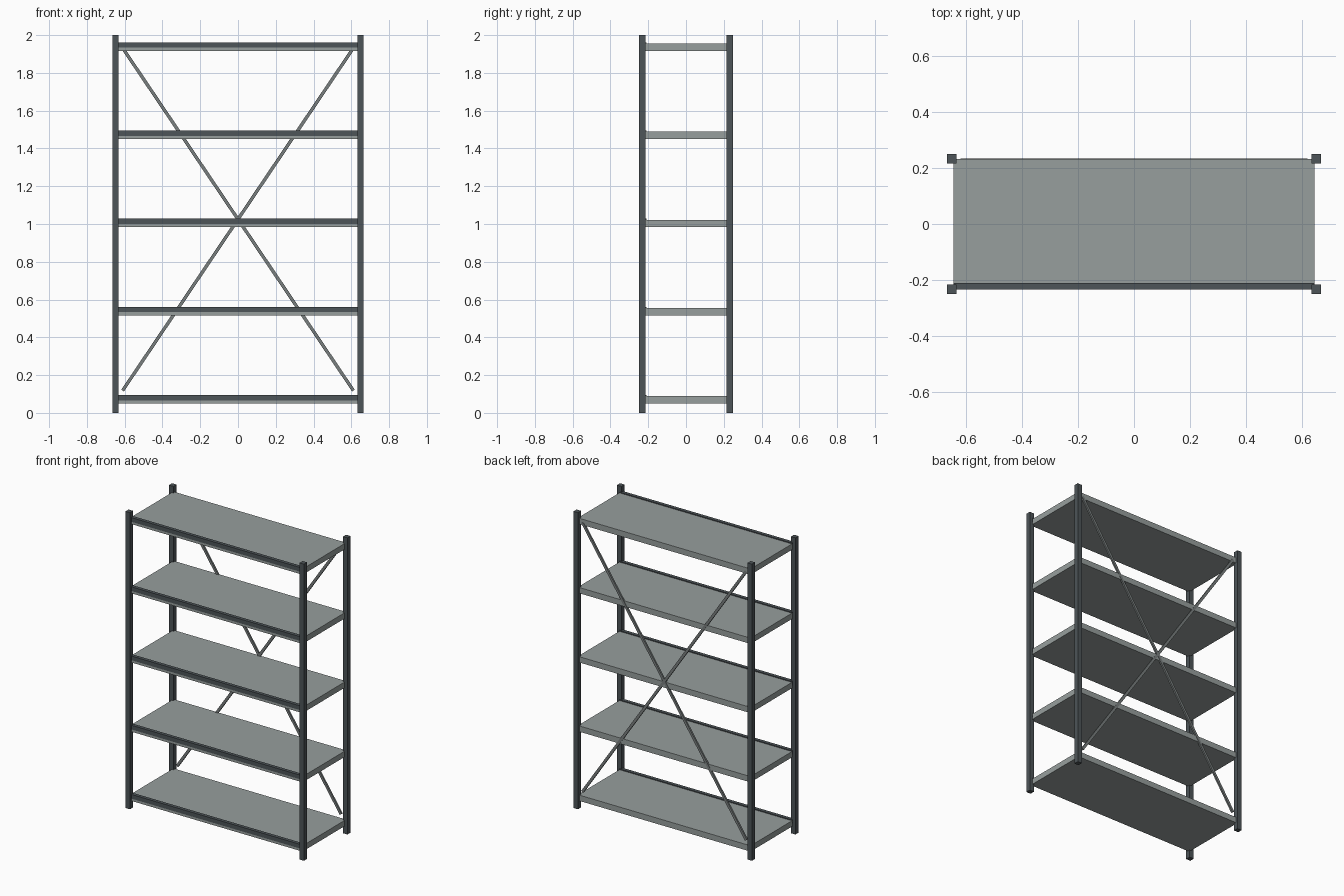
import bpy
import math

cube = bpy.data.objects.get("Cube")
if cube:
    bpy.data.objects.remove(cube, do_unlink=True)


def make_material(name, color):
    mat = bpy.data.materials.new(name)
    mat.use_nodes = True
    mat.diffuse_color = (*color, 1)
    mat.node_tree.nodes["Principled BSDF"].inputs["Base Color"].default_value = (*color, 1)
    return mat


dark_steel = make_material("dark steel", (0.075, 0.09, 0.098))
shelf_grey = make_material("shelf grey", (0.31, 0.345, 0.34))
brace_grey = make_material("brace grey", (0.19, 0.21, 0.21))


def box(name, center, size, mat, tilt=0.0):
    """Box of the given size, optionally tilted about the y axis."""
    bpy.ops.mesh.primitive_cube_add(size=1, location=center)
    obj = bpy.context.object
    obj.name = name
    obj.scale = size
    bpy.ops.object.transform_apply(location=False, rotation=False, scale=True)
    obj.rotation_euler.y = tilt
    obj.data.materials.append(mat)
    return obj


# Corner posts
POST = 0.0333
for side, x in (("left", 0.649), ("right", -0.649)):
    for end, y in (("front", -0.232), ("back", 0.232)):
        box(f"{end}_{side}_post", (x, y, 1), (POST, POST, 2), dark_steel)

# Shelves, each with a dark beam along the front edge
SHELF_X, SHELF_Y = 1.288, 0.464
for i in range(5):
    z = 0.0695 + i * 0.4667
    box(f"shelf_{i + 1}", (0, 0, z), (SHELF_X, SHELF_Y, 0.039), shelf_grey)
    box(f"front_beam_{i + 1}", (0, -0.2215, z + 0.011), (SHELF_X, 0.0235, 0.028), dark_steel)

# Crossed braces across the back
half_x, half_z = 0.611, 0.907
angle = math.atan2(half_x, half_z)
for name, sign in (("rising_brace", 1), ("falling_brace", -1)):
    box(name, (0, 0.228, 1.025), (0.0175, 0.0115, 2 * math.hypot(half_x, half_z)),
        brace_grey, sign * angle)
